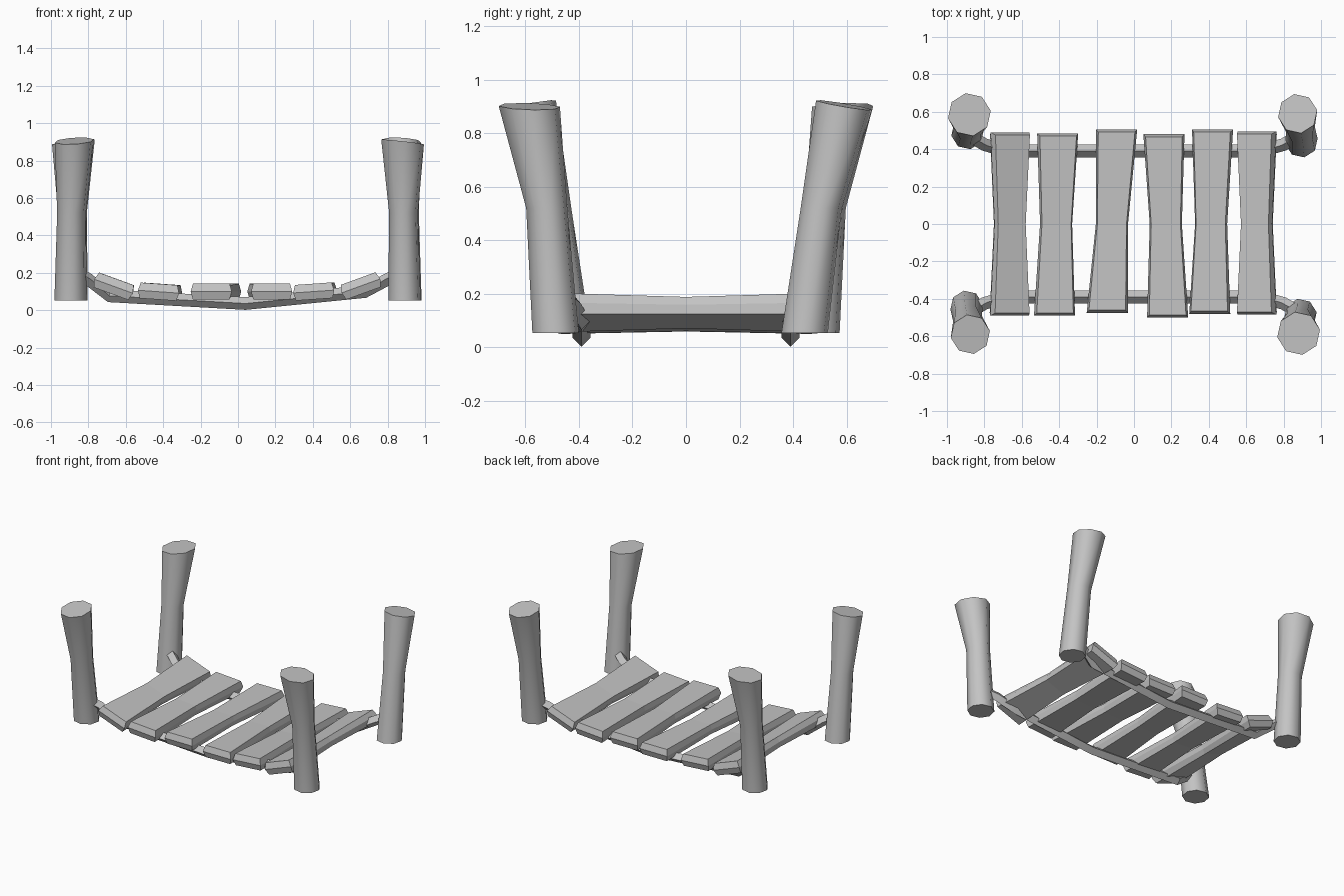
import bpy, bmesh, math
from mathutils import Matrix, Vector

cube = bpy.data.objects.get("Cube")
if cube:
    bpy.data.objects.remove(cube, do_unlink=True)

grey = bpy.data.materials.new("plain_grey")
grey.use_nodes = True
grey.diffuse_color = (0.55, 0.55, 0.55, 1)
grey.node_tree.nodes["Principled BSDF"].inputs["Base Color"].default_value = (0.55, 0.55, 0.55, 1)


def finish(bm, name, smooth=None):
    bmesh.ops.recalc_face_normals(bm, faces=bm.faces[:])
    mesh = bpy.data.meshes.new(name)
    bm.to_mesh(mesh)
    bm.free()
    mesh.materials.append(grey)
    obj = bpy.data.objects.new(name, mesh)
    bpy.context.collection.objects.link(obj)
    if smooth:
        bpy.ops.object.select_all(action='DESELECT')
        obj.select_set(True)
        bpy.context.view_layer.objects.active = obj
        bpy.ops.object.shade_smooth_by_angle(angle=math.radians(smooth))
    return obj


def loft(bm, rings):
    """Join equal rings of points into a capped tube."""
    loops = [[bm.verts.new(p) for p in ring] for ring in rings]
    for a, b in zip(loops, loops[1:]):
        for i in range(len(a)):
            j = (i + 1) % len(a)
            bm.faces.new((a[i], a[j], b[j], b[i]))
    bm.faces.new(loops[0])
    bm.faces.new(loops[-1])


# Leaning posts: rings of (centre, radius), the top cut at a slant
def post(name, sections, slant, turn):
    rings = []
    for k, (centre, radius) in enumerate(sections):
        ring = []
        for i in range(8):
            a = math.radians(10) + math.tau * i / 8
            p = Vector((radius * math.cos(a), radius * math.sin(a), 0))
            if k == len(sections) - 1:
                p.z = slant[0] * p.x + slant[1] * p.y
            ring.append(p + Vector(centre))
        rings.append(ring)
    bm = bmesh.new()
    loft(bm, rings)
    bm.transform(Matrix.Rotation(turn, 4, 'Z'))
    finish(bm, name, 60)


upright = [((0.89, -0.487, 0.053), 0.088), ((0.885, -0.52, 0.52), 0.078),
           ((0.88, -0.585, 0.9), 0.116)]
leaning = [((0.895, 0.443, 0.053), 0.088), ((0.89, 0.505, 0.52), 0.078),
           ((0.875, 0.59, 0.905), 0.106)]
for side, turn in (("a", 0), ("b", math.pi)):
    post("upright_post_" + side, upright, (-0.11, -0.03), turn)
    post("leaning_post_" + side, leaning, (-0.06, -0.17), turn)


# Planks: six-sided section with bulging sides, pinched in the middle
def plank(name, front_x, back_x, front_y, back_y, z, tilt):
    mid_x = (front_x + back_x) / 2
    rot = Matrix.Rotation(math.radians(tilt), 3, 'Y')
    stations = [(front_x, front_y + 0.014, 0.098, 0.042, 0),
                (mid_x, 0, 0.078, 0.034, 0),
                (back_x, back_y - 0.014, 0.098, 0.042, 0)]
    bm = bmesh.new()
    rows = []
    for x, y, w, h, _ in stations:
        bulge = 0.012 if y else 0.008
        push = 0.014 * (y > 0) - 0.014 * (y < 0)
        shape = [(-w, -h, 0), (-w - bulge, 0, push), (-w, h, 0),
                 (w, h, 0), (w + bulge, 0, push), (w, -h, 0)]
        rows.append([bm.verts.new(rot @ Vector((u, 0, v)) + Vector((x, y + s, z)))
                     for u, v, s in shape])
    for a, b in zip(rows, rows[1:]):
        for i in range(6):
            j = (i + 1) % 6
            bm.faces.new((a[i], a[j], b[j], b[i]))
    for r in (rows[0], rows[-1]):
        bm.faces.new((r[0], r[1], r[4], r[5]))
        bm.faces.new((r[1], r[2], r[3], r[4]))
    finish(bm, name)


planks = [(-0.665, -0.663, -0.49, 0.49, 0.128, 20),
          (-0.425, -0.408, -0.49, 0.485, 0.099, 4),
          (-0.143, -0.093, -0.475, 0.505, 0.1, 0),
          (0.18, 0.16, -0.5, 0.48, 0.1, 0),
          (0.405, 0.42, -0.48, 0.505, 0.1, -4),
          (0.657, 0.657, -0.485, 0.495, 0.13, -20)]
for n, data in enumerate(planks, 1):
    plank("plank_%d" % n, *data)


# Sagging ropes with a diamond section
def rope(name, side):
    y = 0.39 * side
    path = [(-0.86, 0.46 * side, 0.2), (-0.8, 0.425 * side, 0.165),
            (-0.69, y, 0.077), (0.04, y, 0.036), (0.68, y, 0.1),
            (0.8, 0.425 * side, 0.165), (0.86, 0.46 * side, 0.195)]
    pts = [Vector(p) for p in path]
    rings = []
    for i, p in enumerate(pts):
        along = (pts[min(i + 1, len(pts) - 1)] - pts[max(i - 1, 0)]).normalized()
        across = Vector((0, 0, 1)).cross(along).normalized()
        up = along.cross(across)
        rings.append([p + d * 0.034 for d in (across, up, -across, -up)])
    bm = bmesh.new()
    loft(bm, rings)
    finish(bm, name, 30)


rope("front_rope", -1)
rope("back_rope", 1)
